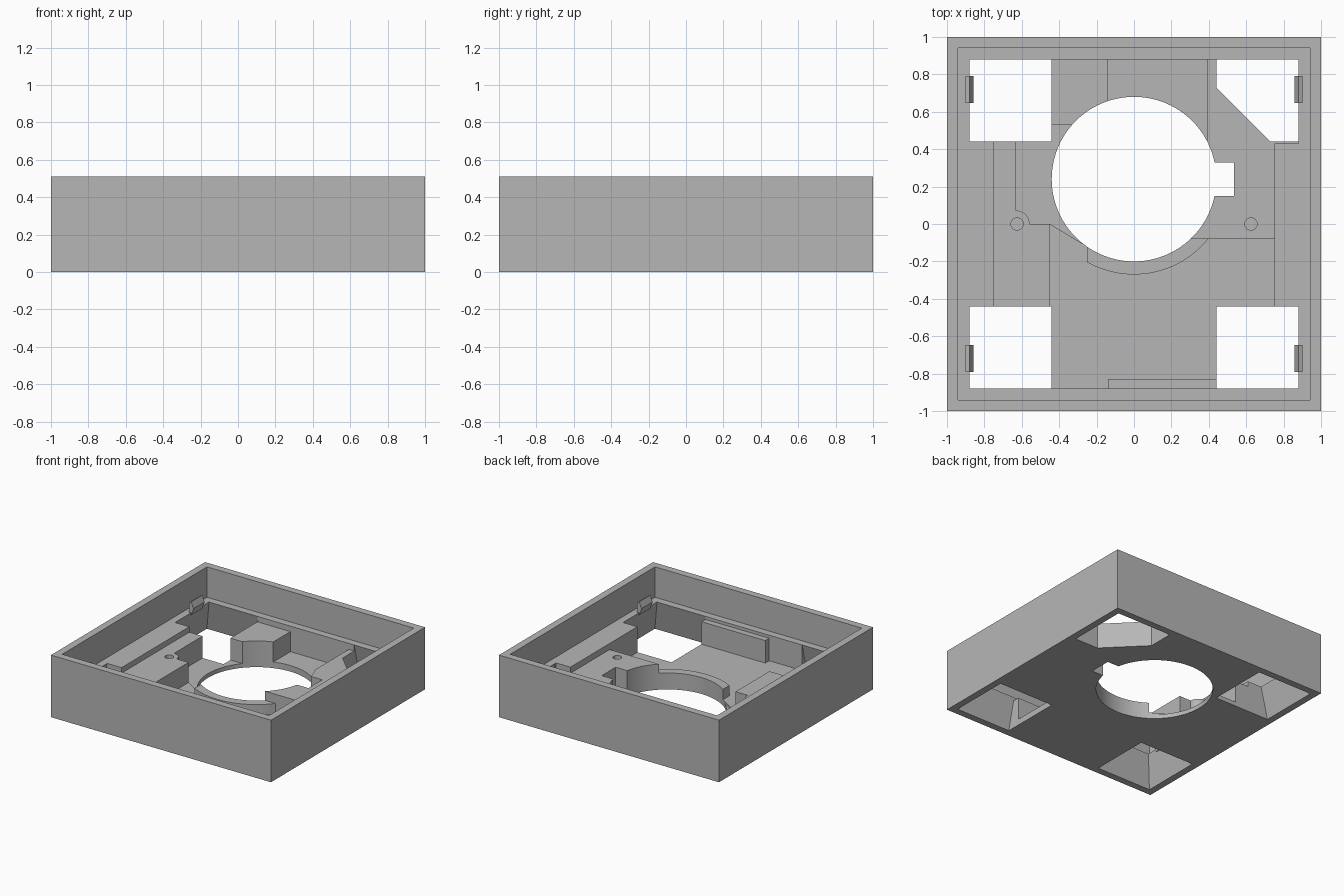
import bpy, bmesh, math

old = bpy.data.objects.get("Cube")
if old:
    bpy.data.objects.remove(old)

grey = bpy.data.materials.new("plain grey")
grey.use_nodes = True
grey.diffuse_color = (0.47, 0.47, 0.47, 1)
grey.node_tree.nodes["Principled BSDF"].inputs["Base Color"].default_value = grey.diffuse_color


def prism(name, pts, z0, z1, top=None):
    """Solid between an outline at z0 and the same (or another) outline at z1."""
    bm = bmesh.new()
    low = [bm.verts.new((x, y, z0)) for x, y in pts]
    high = [bm.verts.new((x, y, z1)) for x, y in (top or pts)]
    bm.faces.new(low)
    bm.faces.new(high)
    n = len(low)
    for i in range(n):
        j = (i + 1) % n
        bm.faces.new((low[i], low[j], high[j], high[i]))
    bmesh.ops.recalc_face_normals(bm, faces=bm.faces)
    me = bpy.data.meshes.new(name)
    bm.to_mesh(me)
    bm.free()
    me.materials.append(grey)
    ob = bpy.data.objects.new(name, me)
    bpy.context.collection.objects.link(ob)
    return ob


def rect(x0, x1, y0, y1):
    return [(x0, y0), (x1, y0), (x1, y1), (x0, y1)]


def arc(cx, cy, r, a0, a1, n):
    return [(cx + r * math.cos(math.radians(a0 + (a1 - a0) * i / n)),
             cy + r * math.sin(math.radians(a0 + (a1 - a0) * i / n))) for i in range(n + 1)]


def circle(cx, cy, r, n):
    return arc(cx, cy, r, 0, 360, n)[:-1]


def cut(ob, *cutters):
    """Subtract each cutter, then bake the result and delete the cutters."""
    for c in cutters:
        c.hide_render = True
        m = ob.modifiers.new("cut", "BOOLEAN")
        m.operation, m.solver, m.object = "DIFFERENCE", "EXACT", c
    dg = bpy.context.evaluated_depsgraph_get()
    dg.update()
    me = bpy.data.meshes.new_from_object(ob.evaluated_get(dg))
    ob.modifiers.clear()
    ob.data = me
    for c in cutters:
        bpy.data.objects.remove(c)


OUT, LIP, IN, HALF = 1.0, 0.94, 0.88, 0.44
H, LEDGE, DECK, FLOOR, POCKET = 0.51, 0.26, 0.21, 0.05, 0.035
LENS_Y = 0.24


def lens():
    return prism("lens_cutter", circle(0, LENS_Y, HALF, 96), -0.1, 0.6)


def notch():
    return prism("notch_cutter", rect(0.3, 0.535, 0.15, 0.33), -0.1, 0.6)


def window(sx, sy, chamfer=False):
    """Corner opening whose outer walls flare towards the bottom."""
    def outline(e):
        inner = [(HALF, 0.73), (0.73, HALF)] if chamfer else [(HALF, HALF)]
        return [(sx * x, sy * y) for x, y in inner + [(e, HALF), (e, e), (HALF, e)]]
    return prism("window_cutter", outline(0.945), -0.01, LEDGE + 0.001, outline(IN))


# Outer tray: rim, ledge, sunken floor and through openings
body = prism("tray_body", rect(-OUT, OUT, -OUT, OUT), 0, H)
recess = [(-0.63, 0.44), (-0.63, 0), (-0.45, 0), (-0.25, -0.12), (0, 0.2),
          (-0.3, 0.53), (-0.44, 0.53), (-0.44, 0.44)]
cut(body,
    prism("rim_cutter", rect(-LIP, LIP, -LIP, LIP), LEDGE, 0.7),
    prism("floor_cutter_wide", rect(-0.75, 0.75, -HALF, HALF), FLOOR, 0.4),
    prism("floor_cutter_long", rect(-HALF, HALF, -IN, IN), FLOOR, 0.4),
    prism("corner_cutter", rect(0.43, IN, 0.43, IN), DECK, 0.4),
    prism("recess_cutter", recess, POCKET, 0.4),
    window(1, 1, True), window(-1, 1), window(1, -1), window(-1, -1),
    lens(), notch())

# Left deck with a rounded screw boss
left = [(-0.75, -HALF), (-0.45, -HALF), (-0.45, 0)]
left += arc(-0.63, 0, 0.072, 0, 90, 10) + [(-0.63, HALF), (-0.75, HALF)]
left_deck = prism("left_deck", left, 0.01, DECK + 0.005)
cut(left_deck, prism("screw_cutter", circle(-0.625, 0, 0.033, 24), 0.1, 0.4))

# Right deck, running up to the chamfered corner
right = [(0.1, -0.08), (0.75, -0.08), (0.75, HALF), (0.73, HALF), (HALF, 0.73),
         (HALF, IN), (0.39, IN), (0.39, 0.3), (0.1, 0.3)]
right_deck = prism("right_deck", right, 0.01, DECK)
cut(right_deck, lens(), notch(),
    prism("screw_cutter", circle(0.625, 0, 0.033, 24), 0.1, 0.4))

# Rear post hugging the round opening
rear_post = prism("rear_post", [(-HALF, 0.53), (-0.14, 0.53), (-0.14, IN), (-HALF, IN)], 0.01, DECK + 0.005)
cut(rear_post, lens())

# Raised collar along the front of the round opening
collar = prism("front_collar", arc(0, LENS_Y, 0.51, 240.5, 321, 32)
               + [(0.3, 0), (-0.25, 0)], 0.01, 0.135)
cut(collar, lens())

# Upright plate against the front wall
front_plate = prism("front_plate", rect(-0.14, HALF, -IN, -0.83), 0.03, 0.235)

# Four small catches on the ledge
clips = []
for sx in (-1, 1):
    for sy in (-1, 1):
        clip = prism("clip", [(0.9, 0.24), (0.9, 0.34), (0.88, 0.35), (0.858, 0.3), (0.88, 0.24)],
                     -0.072, 0.072)
        for v in clip.data.vertices:
            x, z, y = v.co
            v.co = (sx * x, sy * 0.72 + y, z)
        bm = bmesh.new()
        bm.from_mesh(clip.data)
        bmesh.ops.recalc_face_normals(bm, faces=bm.faces)
        bm.to_mesh(clip.data)
        bm.free()
        clips.append(clip)

# Smooth the round walls while keeping edges crisp
bpy.ops.object.select_all(action="DESELECT")
for ob in [body, left_deck, right_deck, rear_post, collar]:
    ob.select_set(True)
bpy.context.view_layer.objects.active = body
bpy.ops.object.shade_smooth_by_angle(angle=math.radians(25))
